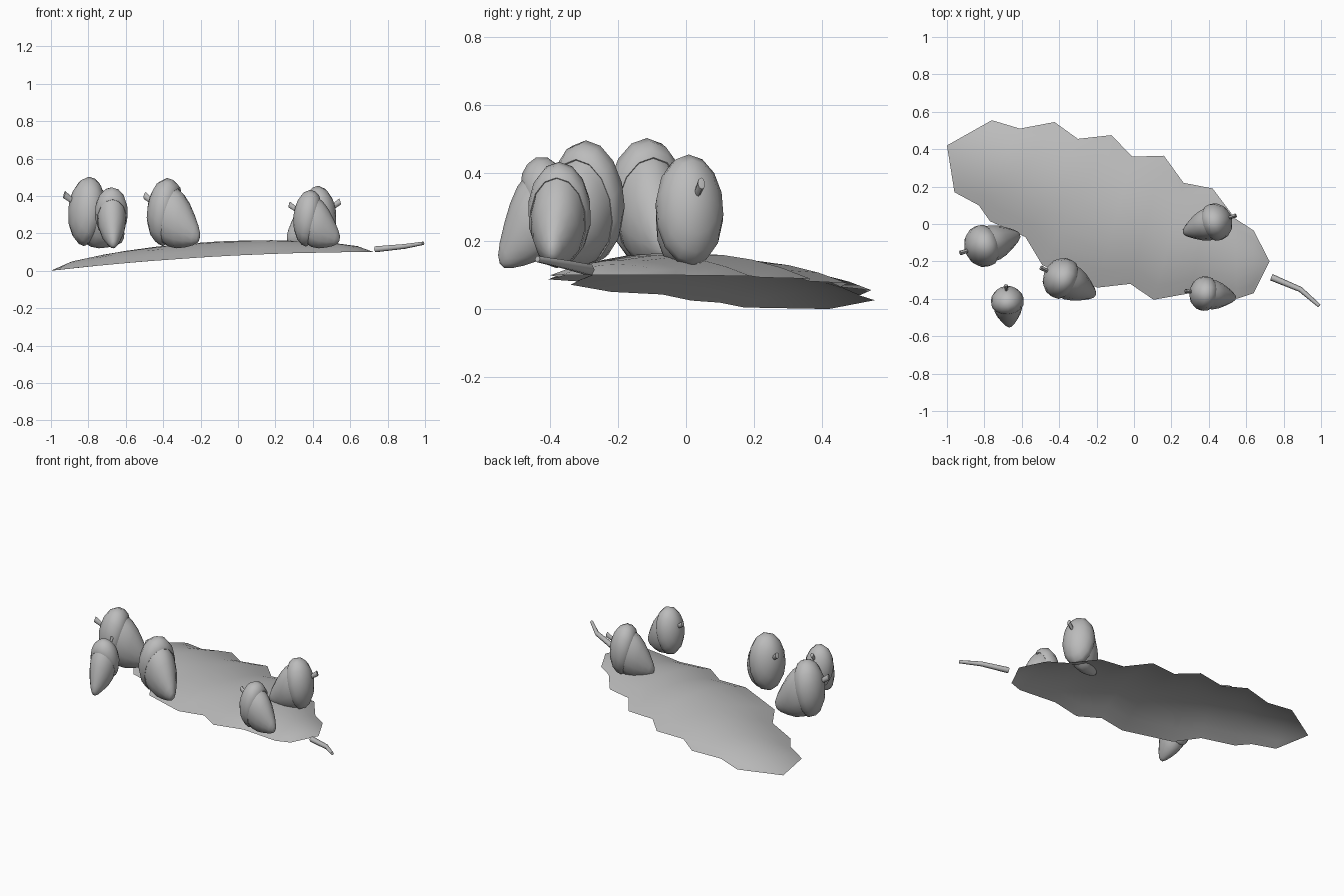
import bpy, bmesh, math
from mathutils import Matrix, Vector

cube = bpy.data.objects.get("Cube")
if cube:
    bpy.data.objects.remove(cube, do_unlink=True)

grey = bpy.data.materials.new("plain_grey")
grey.use_nodes = True
shade = (0.5, 0.5, 0.5, 1)
grey.diffuse_color = shade
grey.node_tree.nodes["Principled BSDF"].inputs["Base Color"].default_value = shade


def finish(name, bm, angle=50):
    """Turn a bmesh into a smooth shaded object."""
    mesh = bpy.data.meshes.new(name)
    bm.to_mesh(mesh)
    bm.free()
    mesh.materials.append(grey)
    obj = bpy.data.objects.new(name, mesh)
    bpy.context.collection.objects.link(obj)
    bpy.ops.object.select_all(action='DESELECT')
    obj.select_set(True)
    bpy.context.view_layer.objects.active = obj
    bpy.ops.object.shade_smooth_by_angle(angle=math.radians(angle))
    return obj


def lathe(profile, sides):
    """Spin (distance, radius) pairs around the x axis."""
    bm = bmesh.new()
    verts = [bm.verts.new((d, 0, r)) for d, r in profile]
    edges = [bm.edges.new(pair) for pair in zip(verts, verts[1:])]
    bmesh.ops.spin(bm, geom=verts + edges, cent=(0, 0, 0), axis=(1, 0, 0),
                   angle=math.tau, steps=sides, use_merge=True)
    bmesh.ops.remove_doubles(bm, verts=bm.verts, dist=0.001)
    bmesh.ops.recalc_face_normals(bm, faces=bm.faces)
    return bm


# Leaf: rows of points between the two lobed edges, arched along the midrib
back_edge = [(-.76, .555), (-.61, .51), (-.425, .545), (-.3, .455),
             (-.12, .475), (-.01, .36), (.16, .365), (.265, .22),
             (.42, .19), (.54, .03), (.64, -.035)]
front_edge = [(-.96, .17), (-.83, .1), (-.77, .015), (-.58, -.07),
              (-.49, -.22), (-.195, -.34), (-.02, -.32), (.105, -.405),
              (.3, -.37), (.55, -.4), (.64, -.37)]
columns = 8


def edge_height(x):
    return 0.1 * (1 - ((0.725 - x) / 1.725) ** 2)


def arch(x):
    u = min(max((x + 1) / 1.725, 0), 1)
    return 0.08 * math.sqrt(max(math.sin(math.pi * u), 0))


bm = bmesh.new()
rows = []
for back, front in zip(back_edge, front_edge):
    row = []
    middle = (back[0] + front[0]) / 2
    for i in range(columns + 1):
        t = i / columns
        p = Vector(front).lerp(Vector(back), t)
        z = edge_height(p.x) + arch(middle) * (1 - (2 * t - 1) ** 2)
        row.append(bm.verts.new((p.x, p.y, z)))
    rows.append(row)
for a, b in zip(rows, rows[1:]):
    for i in range(columns):
        bm.faces.new((a[i], b[i], b[i + 1], a[i + 1]))
tail = bm.verts.new((-1, .42, 0))
head = bm.verts.new((.725, -.2, .1))
for i in range(columns):
    bm.faces.new((tail, rows[0][i], rows[0][i + 1]))
    bm.faces.new((head, rows[-1][i + 1], rows[-1][i]))
finish("leaf", bm, 60)

# Leaf stalk: bent, tapering rod
curve = bpy.data.curves.new("leaf_stalk", 'CURVE')
curve.dimensions = '3D'
curve.bevel_depth = 0.018
curve.bevel_resolution = 1
curve.use_fill_caps = True
spline = curve.splines.new('POLY')
path = [(.735, -.285, .115, 1), (.89, -.35, .13, .8), (.99, -.437, .147, .55)]
spline.points.add(len(path) - 1)
for point, (x, y, z, taper) in zip(spline.points, path):
    point.co = (x, y, z, 1)
    point.radius = taper
curve.materials.append(grey)
bpy.context.collection.objects.link(bpy.data.objects.new("leaf_stalk", curve))

# Acorns: cap, nut and stem share one axis, tipped down and stretched upward
parts = {
    "cap": [(0, 0), (.06, .35), (.25, .7), (.55, .93), (.85, 1), (1.1, .96),
            (1.2, .88), (1.1, .75), (1.0, 0)],
    "nut": [(1.0, 0), (1.02, .86), (1.4, .85), (1.8, .73), (2.2, .53),
            (2.55, .32), (2.74, .16), (2.8, 0)],
    "stem": [(.2, 0), (.2, .08), (-.35, .11), (-.37, 0)],
}
stretch = 1.65


def acorn(label, x, y, bottom, size, heading, pitch):
    turn = (Matrix.Diagonal((size, size, size * stretch, 1))
            @ Matrix.Rotation(math.radians(heading), 4, 'Z')
            @ Matrix.Rotation(math.radians(pitch), 4, 'Y'))
    meshes = {}
    for part, profile in parts.items():
        meshes[part] = lathe(profile, 8 if part == "stem" else 14)
        meshes[part].transform(turn)
    # Centre the body on its spot and rest it at the given height
    body = [v.co for part in ("cap", "nut") for v in meshes[part].verts]
    low = [min(c[i] for c in body) for i in range(3)]
    high = [max(c[i] for c in body) for i in range(3)]
    move = Matrix.Translation((x - (low[0] + high[0]) / 2,
                               y - (low[1] + high[1]) / 2, bottom - low[2]))
    for part, bm in meshes.items():
        bm.transform(move)
        finish(f"{label}_acorn_{part}", bm)


acorn("back_right", -.757, -.117, .12, .115, 17, 23)
acorn("middle", -.345, -.295, .12, .113, -27, 23)
acorn("front_right", -.677, -.442, .12, .089, -85, 38)
acorn("front_left", .42, -.372, .12, .094, -8, 23)
acorn("back_left", .393, .01, .115, .102, 198, 23)
